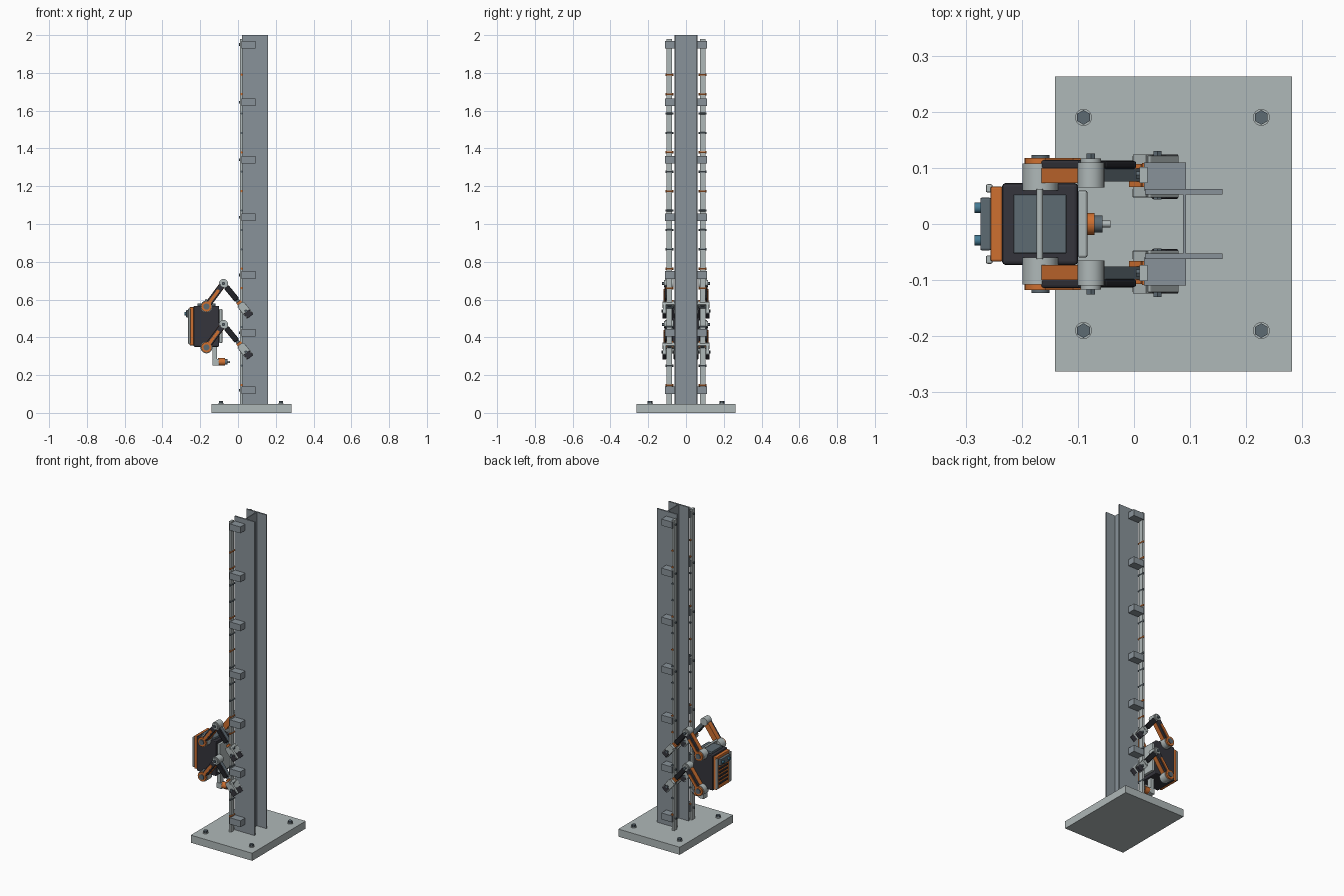
import bpy, math
from mathutils import Vector, Matrix

if "Cube" in bpy.data.objects:
    bpy.data.objects.remove(bpy.data.objects["Cube"])


def mat(name, rgb):
    m = bpy.data.materials.new(name)
    m.diffuse_color = (*rgb, 1)
    m.use_nodes = True
    m.node_tree.nodes["Principled BSDF"].inputs["Base Color"].default_value = m.diffuse_color
    return m


PALE = mat("pale_grey", (0.43, 0.48, 0.48))
STEEL = mat("column_steel", (0.25, 0.29, 0.32))
SLATE = mat("slate", (0.11, 0.145, 0.17))
DARK = mat("charcoal", (0.035, 0.035, 0.045))
BLACK = mat("rubber_black", (0.015, 0.016, 0.02))
ORANGE = mat("orange", (0.62, 0.16, 0.03))
BLUE = mat("lens_blue", (0.06, 0.2, 0.3))


def finish(name, m, bevel=0):
    o = bpy.context.object
    o.name = name
    o.data.materials.append(m)
    if bevel:
        b = o.modifiers.new("bevel", "BEVEL")
        b.width = bevel
        b.segments = 2
    return o


def box(name, m, x, y, z, bevel=0):
    """Box from (min, max) ranges."""
    bpy.ops.mesh.primitive_cube_add(size=1)
    o = finish(name, m, bevel)
    o.data.transform(Matrix.Diagonal((x[1] - x[0], y[1] - y[0], z[1] - z[0], 1)))
    o.location = [sum(r) / 2 for r in (x, y, z)]
    return o


def cyl(name, m, a, b, r, n=24, r2=None):
    """Cylinder or cone from point a to point b."""
    a, b = Vector(a), Vector(b)
    bpy.ops.mesh.primitive_cone_add(vertices=n, radius1=r, radius2=r if r2 is None else r2,
                                    depth=(b - a).length, location=(a + b) / 2)
    o = finish(name, m)
    o.rotation_euler = (b - a).to_track_quat("Z", "Y").to_euler()
    if n > 8:
        bpy.ops.object.shade_smooth_by_angle()
    return o


def bar(name, m, p, q, y, width, t=(0, 1), shift=0, bevel=0):
    """Straight bar in the xz plane covering part t of the line p to q."""
    p, q = Vector(p), Vector(q)
    d = q - p
    n = Vector((-d.y, d.x)).normalized() * shift
    c = p + d * (t[0] + t[1]) / 2 + n
    length = d.length * (t[1] - t[0])
    o = box(name, m, (-length / 2, length / 2), y, (-width / 2, width / 2), bevel)
    o.location = (c.x, sum(y) / 2, c.y)
    o.rotation_euler.y = -math.atan2(d.y, d.x)
    return o


# Base plate with anchor bolts
box("base_plate", PALE, (-0.141, 0.282), (-0.263, 0.263), (0, 0.047))
for x in (-0.09, 0.227):
    for y in (-0.19, 0.19):
        cyl("washer", PALE, (x, y, 0.047), (x, y, 0.051), 0.015)
        cyl("anchor_bolt", SLATE, (x, y, 0.05), (x, y, 0.063), 0.013, 6)

# H-section column
for s in (-1, 1):
    box("column_flange", STEEL, (0.02, 0.158), sorted((s * 0.053, s * 0.062)), (0.047, 2))
box("column_web", STEEL, (0.087, 0.093), (-0.054, 0.054), (0.047, 2))

# Climbing rails, brackets and pins
for s in (-1, 1):
    def ys(a, b):
        return sorted((s * a, s * b))
    box("rail", PALE, (0.01, 0.024), ys(0.073, 0.102), (0.047, 1.98))
    for i in range(7):
        z = 0.12 + 0.305 * i
        box("rail_bracket", STEEL, (0.018, 0.093), ys(0.06, 0.11), (z - 0.02, z + 0.02))
        cyl("bracket_bolt", SLATE, (0.004, s * 0.0875, z), (0.012, s * 0.0875, z), 0.007, 6)
    for i in range(17):
        z = 0.147 + 0.1027 * i
        cyl("rail_pin", ORANGE if i % 5 in (0, 1, 2) and i % 2 == 0 or i in (5, 15) else SLATE,
            (0.02, s * 0.066, z), (0.02, s * 0.109, z), 0.006, 12)

# Robot body
box("body", DARK, (-0.235, -0.1), (-0.073, 0.073), (0.35, 0.567), 0.006)
box("chest_plate", PALE, (-0.1, -0.083), (-0.06, 0.06), (0.37, 0.55), 0.004)
box("top_hatch", SLATE, (-0.215, -0.12), (-0.053, 0.053), (0.565, 0.58), 0.003)
cyl("handle_grip", PALE, (-0.168, -0.062, 0.598), (-0.168, 0.062, 0.598), 0.006, 16)
for s in (-1, 1):
    cyl("handle_post", PALE, (-0.168, s * 0.056, 0.565), (-0.168, s * 0.056, 0.598), 0.005, 12)

# Rear cover with bumpers, lamps and vents
box("rear_cover", ORANGE, (-0.256, -0.234), (-0.067, 0.067), (0.357, 0.56), 0.004)
box("lamp_bar", SLATE, (-0.274, -0.255), (-0.047, 0.047), (0.505, 0.545), 0.003)
for s in (-1, 1):
    box("rear_bumper", PALE, (-0.264, -0.252), sorted((s * 0.056, s * 0.071)), (0.365, 0.552), 0.003)
    cyl("lamp", BLUE, (-0.284, s * 0.029, 0.525), (-0.272, s * 0.029, 0.525), 0.009, 20)
for i in range(5):
    z = 0.385 + 0.023 * i
    box("vent_slat", DARK, (-0.261, -0.254), (-0.04, 0.04), (z, z + 0.01))

# Tool arm under the body
box("tool_post", PALE, (-0.135, -0.11), (-0.016, 0.016), (0.25, 0.37), 0.003)
box("tool_mount", PALE, (-0.135, -0.1), (-0.02, 0.02), (0.25, 0.285), 0.003)
cyl("tool_body", ORANGE, (-0.105, 0, 0.27), (-0.07, 0, 0.27), 0.02)
cyl("tool_collar", SLATE, (-0.071, 0, 0.27), (-0.056, 0, 0.27), 0.015)
cyl("tool_tip", PALE, (-0.057, 0, 0.27), (-0.042, 0, 0.27), 0.006, 16)


def leg(s, hip, knee, foot):
    def ys(a, b):
        return sorted((s * a, s * b))

    def joint(name, m, p, a, b, r, n=24):
        return cyl(name, m, (p[0], s * a, p[1]), (p[0], s * b, p[1]), r, n)

    # Hip
    joint("hip_housing", PALE, hip, 0.06, 0.108, 0.032)
    joint("hip_ring", ORANGE, hip, 0.107, 0.118, 0.028)
    joint("hip_cap", SLATE, hip, 0.117, 0.123, 0.016)
    # Upper leg
    bar("upper_leg", ORANGE, hip, knee, ys(0.073, 0.1), 0.034)
    bar("upper_leg_cover", DARK, hip, knee, ys(0.098, 0.114), 0.032, (0.15, 0.9), 0, 0.004)
    bar("upper_leg_stripe", ORANGE, hip, knee, ys(0.113, 0.118), 0.016, (0.12, 0.72))
    # Knee
    joint("knee_housing", PALE, knee, 0.065, 0.11, 0.024)
    joint("knee_cap", PALE, knee, 0.109, 0.117, 0.018)
    joint("knee_pin", SLATE, knee, 0.116, 0.126, 0.009, 6)
    # Lower leg
    bar("lower_leg", SLATE, knee, foot, ys(0.076, 0.099), 0.022, (0, 0.85))
    bar("lower_leg_cover", BLACK, knee, foot, ys(0.098, 0.113), 0.03, (0.12, 0.6), 0, 0.005)
    # Wrist and gripper jaws
    bar("wrist", ORANGE, knee, foot, ys(0.066, 0.107), 0.028, (0.66, 0.73))
    bar("palm", PALE, knee, foot, ys(0.048, 0.124), 0.03, (0.73, 0.83))
    for a, b, out in ((0.106, 0.122, 0.13), (0.047, 0.063, 0.044)):
        bar("gripper_jaw", PALE, knee, foot, ys(a, b), 0.044, (0.76, 1.18), 0, 0.002)
        bar("jaw_pad", DARK, knee, foot, ys(a - 0.002, b + 0.002), 0.036, (1.02, 1.2), 0, 0.002)
        joint("jaw_pin", SLATE, foot, (a + b) / 2, out, 0.008, 6)


for s in (-1, 1):
    leg(s, (-0.167, 0.563), (-0.077, 0.685), (0.042, 0.54))
    leg(s, (-0.167, 0.347), (-0.077, 0.468), (0.042, 0.323))
